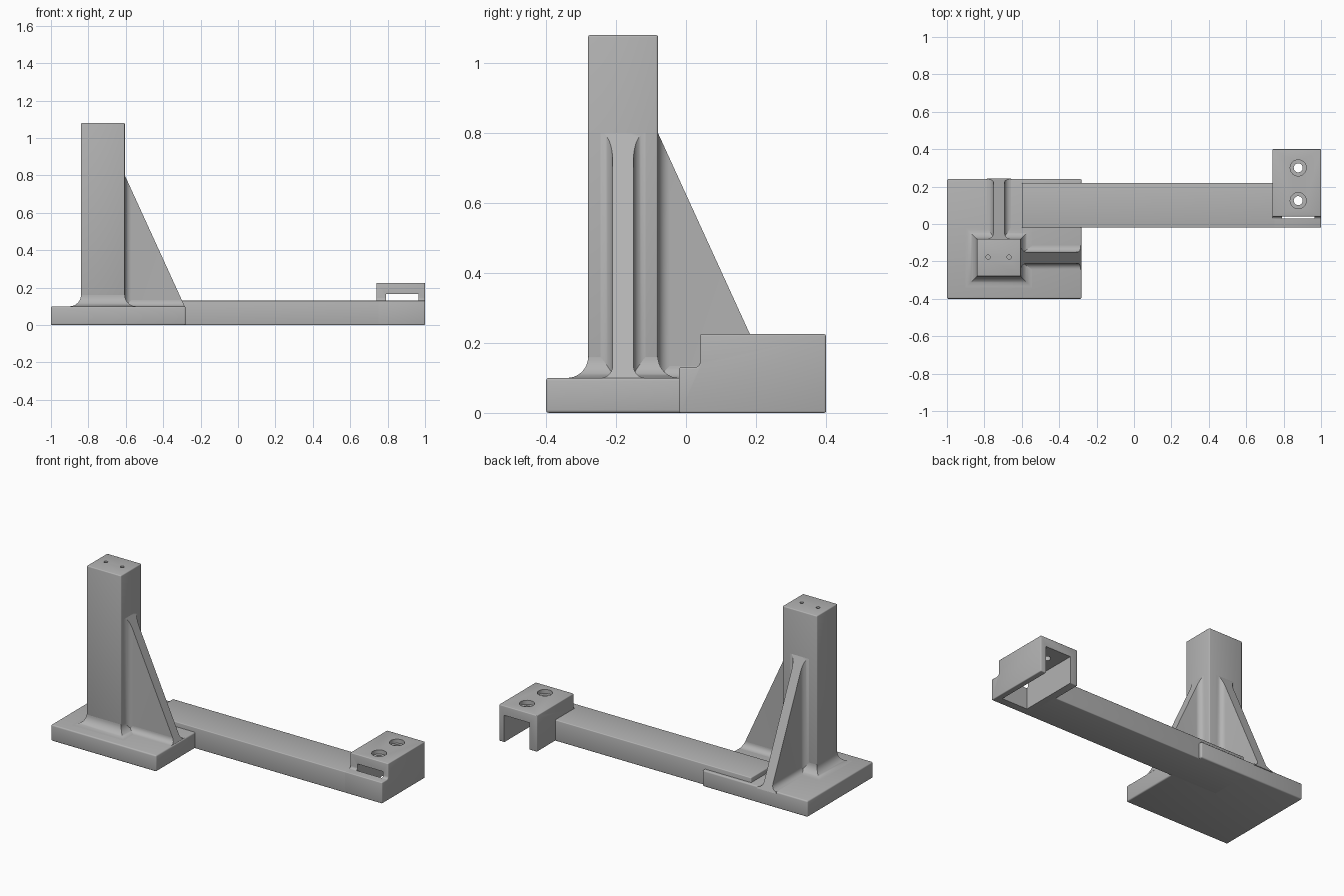
import bpy, bmesh
from math import sin, cos, pi, radians
from mathutils import Vector

old = bpy.data.objects.get("Cube")
if old:
    bpy.data.objects.remove(old, do_unlink=True)

GREY = (0.45, 0.45, 0.45, 1)
mat = bpy.data.materials.new("machined grey")
mat.use_nodes = True
mat.diffuse_color = GREY
mat.node_tree.nodes["Principled BSDF"].inputs["Base Color"].default_value = GREY


def make(name, bm):
    bmesh.ops.recalc_face_normals(bm, faces=bm.faces)
    mesh = bpy.data.meshes.new(name)
    bm.to_mesh(mesh)
    bm.free()
    mesh.materials.append(mat)
    ob = bpy.data.objects.new(name, mesh)
    bpy.context.collection.objects.link(ob)
    return ob


def apply(ob, mod):
    bpy.context.view_layer.objects.active = ob
    bpy.ops.object.modifier_apply(modifier=mod.name)


def soften(ob, width=0.008):
    mod = ob.modifiers.new("soft edges", "BEVEL")
    mod.width, mod.segments = width, 3
    mod.limit_method, mod.angle_limit = "ANGLE", radians(40)
    apply(ob, mod)


def prism(name, points, direction, cut=None):
    """Extrude a closed outline, optionally trimmed by a plane."""
    bm = bmesh.new()
    face = bm.faces.new([bm.verts.new(p) for p in points])
    ext = bmesh.ops.extrude_face_region(bm, geom=[face], use_keep_orig=True)
    moved = [v for v in ext["geom"] if isinstance(v, bmesh.types.BMVert)]
    bmesh.ops.translate(bm, verts=moved, vec=direction)
    bmesh.ops.recalc_face_normals(bm, faces=bm.faces)
    if cut:
        geom = bm.verts[:] + bm.edges[:] + bm.faces[:]
        bmesh.ops.bisect_plane(bm, geom=geom, plane_co=cut[0], plane_no=cut[1],
                               clear_outer=True)
        rim = [e for e in bm.edges if e.is_boundary]
        bmesh.ops.contextual_create(bm, geom=rim)
    return make(name, bm)


def box(name, x, y, z):
    outline = [(x[0], y[0], z[0]), (x[1], y[0], z[0]),
               (x[1], y[1], z[0]), (x[0], y[1], z[0])]
    return prism(name, outline, (0, 0, z[1] - z[0]))


def cylinder(x, y, r, z0, z1):
    n = 32
    ring = [(x + r * cos(2 * pi * i / n), y + r * sin(2 * pi * i / n), z0)
            for i in range(n)]
    return prism("cutter", ring, (0, 0, z1 - z0))


def cut(ob, cutter):
    mod = ob.modifiers.new("cut", "BOOLEAN")
    mod.operation, mod.solver, mod.object = "DIFFERENCE", "EXACT", cutter
    apply(ob, mod)
    bpy.data.objects.remove(cutter, do_unlink=True)


def fillet(r, steps=8):
    """Concave quarter arc: (distance from wall, height above floor)."""
    angles = [i * pi / 2 / steps for i in range(steps + 1)]
    return [(r * (1 - cos(a)), r * (1 - sin(a))) for a in angles]


# Base plate and long arm
BASE_TOP, ARM_TOP = 0.1, 0.13
base = box("base_plate", (-1, -0.28), (-0.4, 0.24), (0, BASE_TOP))
soften(base)
arm = box("arm", (-0.6, 0.77), (-0.02, 0.22), (0, ARM_TOP))
soften(arm, 0.005)

# Column with two small holes in its top
X0, X1, Y0, Y1 = -0.84, -0.605, -0.28, -0.08
column = box("column", (X0, X1), (Y0, Y1), (0.05, 1.08))
soften(column, 0.006)
for x in (-0.78, -0.668):
    cut(column, cylinder(x, -0.177, 0.011, 1.0, 1.2))

# Mitred fillet around the foot of the column
bm = bmesh.new()
rings = []
for out, up in fillet(0.06, 10):
    z = BASE_TOP + up
    rings.append([bm.verts.new(p) for p in (
        (X0 - out, Y0 - out, z), (X1 + out, Y0 - out, z),
        (X1 + out, Y1 + out, z), (X0 - out, Y1 + out, z))])
for a, b in zip(rings, rings[1:]):
    for i in range(4):
        j = (i + 1) % 4
        bm.faces.new((a[i], a[j], b[j], b[i]))
bm.faces.new(rings[0])
bm.faces.new(rings[-1])
foot = make("column_foot", bm)

# Two triangular ribs, each flared where it meets the column and the plate
HALF, RUN, RIB_TOP = 0.03, 0.32, 0.8
slope = (Vector((0, 0, RIB_TOP)), Vector((RIB_TOP - BASE_TOP, 0, RUN)))
arc = fillet(0.034)
ribs = []
for side, loc, turn in (("right", (X1, -0.18, 0), 0),
                        ("rear", (-0.722, Y1, 0), pi / 2)):
    half = [(d, HALF + w) for w, d in arc][::-1] + [(RUN + 0.05, HALF)]
    plan = [(-0.01, half[0][1])] + half
    plan = plan + [(u, -v) for u, v in reversed(plan)]
    web = prism(side + "_rib", [(u, v, BASE_TOP - 0.01) for u, v in plan],
                (0, 0, 0.8), slope)
    half = [(HALF + w, BASE_TOP + d) for w, d in arc]
    low = [(half[0][0], BASE_TOP - 0.01)]
    half = [(half[-1][0], low[0][1])] + half[::-1]
    section = half + [(-v, z) for v, z in reversed(half)]
    toe = prism(side + "_rib_foot", [(-0.01, v, z) for v, z in section],
                (RUN + 0.05, 0, 0), slope)
    for part in (web, toe):
        part.location = loc
        part.rotation_euler.z = turn
        ribs.append(part)

# Stepped end clamp, hollow below and open at the back
step = [(0.04 - 0.015 + d, ARM_TOP + w) for d, w in
        [(0.015 - a, b) for a, b in fillet(0.015, 5)]]
side = [(-0.02, 0), (-0.02, ARM_TOP)] + step[::-1] + [
    (0.04, 0.225), (0.4, 0.225), (0.4, 0)]
clamp = prism("end_clamp", [(0.74, y, z) for y, z in side], (0.26, 0, 0))
soften(clamp, 0.005)
cut(clamp, box("cutter", (0.79, 0.965), (0.03, 0.5), (-0.1, 0.167)))
for y in (0.125, 0.3):
    cut(clamp, cylinder(0.878, y, 0.024, 0.1, 0.3))
    cut(clamp, cylinder(0.878, y, 0.043, 0.2, 0.3))
# Keep the arm out of the hollow
cut(arm, box("cutter", (0.75, 0.9), (-0.1, 0.3), (-0.1, 0.3)))

# Smooth fillets, crisp edges
for ob in [base, arm, column, foot, clamp] + ribs:
    bpy.ops.object.select_all(action="DESELECT")
    ob.select_set(True)
    bpy.context.view_layer.objects.active = ob
    bpy.ops.object.shade_smooth_by_angle(angle=radians(32))
